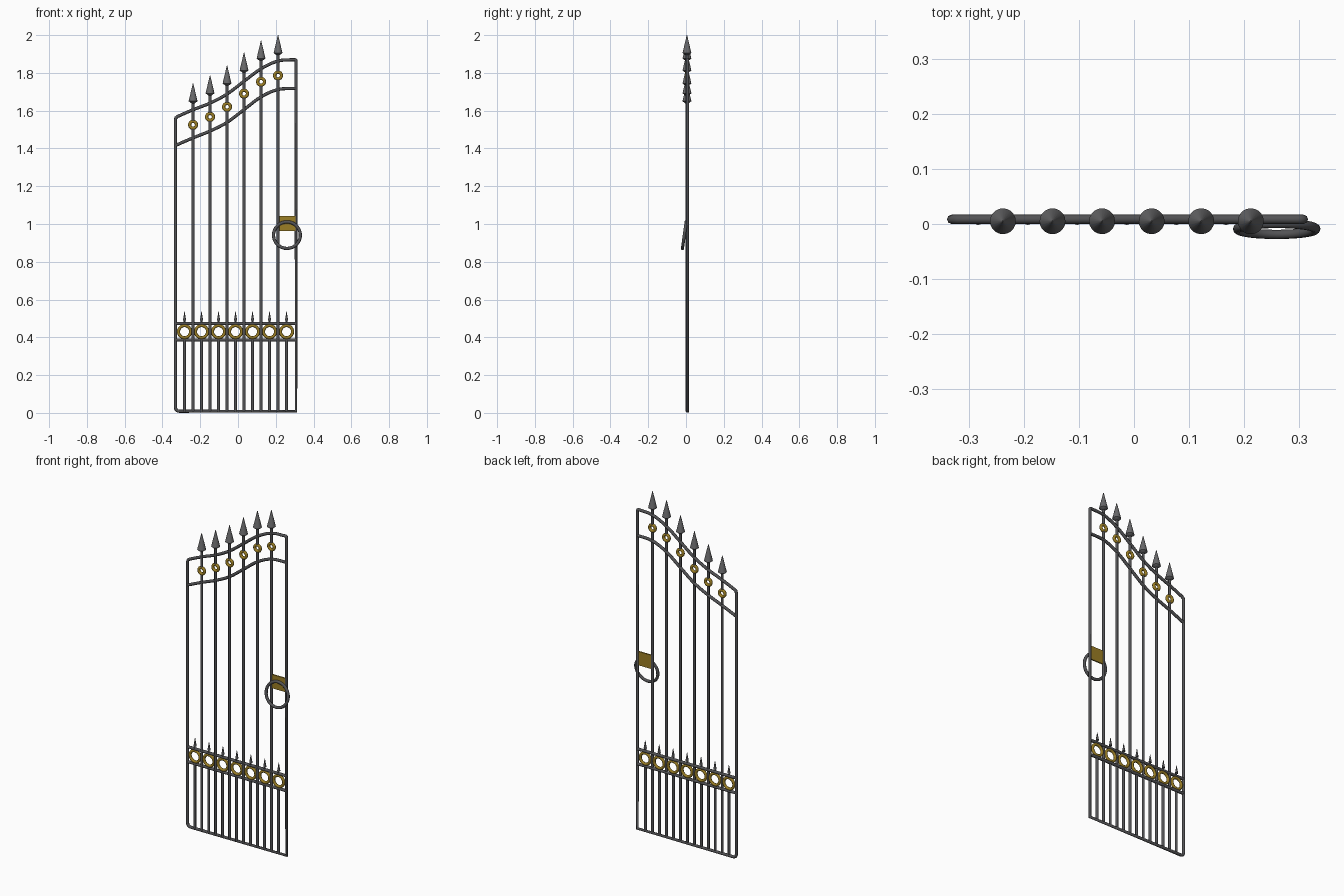
import bpy, math
from mathutils import Vector

if "Cube" in bpy.data.objects:
    bpy.data.objects.remove(bpy.data.objects["Cube"])


def material(name, rgb):
    m = bpy.data.materials.new(name)
    m.diffuse_color = (*rgb, 1)
    m.use_nodes = True
    m.node_tree.nodes["Principled BSDF"].inputs["Base Color"].default_value = m.diffuse_color
    return m


gold = material("gold", (0.33, 0.21, 0.018))
iron = material("dark_iron", (0.085, 0.085, 0.09))
steel = material("spear_steel", (0.14, 0.14, 0.145))
BAR_Y, FRAME_Y, R = 0.006, 0.0085, 0.0085


def finish(name, mat):
    o = bpy.context.object
    o.name = name
    o.data.materials.append(mat)
    bpy.ops.object.shade_smooth_by_angle(angle=math.radians(40))


def rod(name, x, z0, z1, r=0.0078):
    bpy.ops.mesh.primitive_cylinder_add(vertices=12, radius=r, depth=z1 - z0,
                                        location=(x, BAR_Y, (z0 + z1) / 2))
    finish(name, iron)


def cone(name, x, z0, z1, r0, r1, y=0.005, mat=steel):
    bpy.ops.mesh.primitive_cone_add(vertices=20, radius1=r0, radius2=r1, depth=z1 - z0,
                                    location=(x, y, (z0 + z1) / 2))
    finish(name, mat)


def ring(name, x, y, z, major, minor, mat, tilt=0.0):
    bpy.ops.mesh.primitive_torus_add(major_radius=major, minor_radius=minor,
                                     major_segments=36, minor_segments=10,
                                     location=(x, y, z),
                                     rotation=(math.pi / 2 + tilt, 0, 0))
    finish(name, mat)


def tube(name, pts, cyclic=False, r=R):
    c = bpy.data.curves.new(name, 'CURVE')
    c.dimensions = '3D'
    c.bevel_depth = r
    c.bevel_resolution = 2
    c.use_fill_caps = True
    s = c.splines.new('POLY')
    s.points.add(len(pts) - 1)
    for p, (x, z) in zip(s.points, pts):
        p.co = (x, FRAME_Y, z, 1)
    s.use_cyclic_u = cyclic
    s.use_smooth = True
    c.materials.append(iron)
    o = bpy.data.objects.new(name, c)
    bpy.context.collection.objects.link(o)


def sample(pts, n=5):
    """Catmull-Rom smoothing of a short list of points."""
    v = [Vector(p) for p in pts]
    v = [2 * v[0] - v[1]] + v + [2 * v[-1] - v[-2]]
    out = []
    for i in range(1, len(v) - 2):
        a, b, c, d = v[i - 1:i + 3]
        for k in range(n):
            t = k / n
            out.append(0.5 * (2 * b + (c - a) * t + (2 * a - 5 * b + 4 * c - d) * t * t
                              + (3 * b - a - 3 * c + d) * t ** 3))
    return [tuple(p) for p in out] + [tuple(v[-2])]


def arc(cx, cz, r, a0, a1, n=5):
    return [(cx + r * math.cos(math.radians(a0 + (a1 - a0) * i / n)),
             cz + r * math.sin(math.radians(a0 + (a1 - a0) * i / n))) for i in range(n + 1)]


# Outer frame with the swept top
XL, XR = -0.331, 0.3075
swept = [(-0.318, 1.570), (-0.238, 1.605), (-0.148, 1.640), (-0.058, 1.688), (0.031, 1.755),
         (0.122, 1.822), (0.212, 1.863), (0.297, 1.870)]
frame = ([(XL, 1.553), (-0.328, 1.563)] + sample(swept) + arc(XR - 0.008, 1.862, 0.008, 80, 0, 3)
         + [(XR, 0.009)] + arc(XL + 0.02, 0.029, 0.02, 270, 180))
tube("gate_frame", frame, True)

# Second swept rail, 0.15 below the top
lower = [(XL, 1.416), (-0.238, 1.456), (-0.148, 1.492), (-0.058, 1.538), (0.031, 1.605),
         (0.122, 1.673), (0.212, 1.712), (XR, 1.718)]
tube("swept_rail", sample(lower))

# Straight rails of the ring band
for z in (0.386, 0.473):
    tube("band_rail", [(XL, z), (XR, z)])

# Tall bars, each with a gold ring and a spearhead
ring_z = [1.525, 1.567, 1.620, 1.690, 1.753, 1.786]
tip_z = [1.745, 1.787, 1.839, 1.908, 1.971, 2.0]
for i in range(6):
    x = -0.238 + 0.09 * i
    rod("tall_bar", x, 0.008, ring_z[i] - 0.016)
    rod("spear_shaft", x, ring_z[i] + 0.016, tip_z[i] - 0.09)
    ring("bar_ring", x, BAR_Y, ring_z[i], 0.018, 0.0085, gold)
    cone("spear_collar", x, tip_z[i] - 0.106, tip_z[i] - 0.095, 0.009, 0.0235)
    cone("spearhead", x, tip_z[i] - 0.095, tip_z[i], 0.0235, 0.001)

# Short bars, band rings and small spikes
for i in range(7):
    x = -0.283 + 0.09 * i
    rod("short_bar", x, 0.008, 0.385)
    ring("band_ring", x, FRAME_Y, 0.430, 0.032, 0.0082, gold)
    rod("spike_stem", x, 0.474, 0.496, r=0.005)
    cone("spike", x, 0.490, 0.536, 0.0085, 0.001, FRAME_Y, iron)

# Latch plate and hanging ring handle
bpy.ops.mesh.primitive_cube_add(size=1, location=(0.26, 0.006, 1.003))
bpy.context.object.scale = (0.095, 0.008, 0.08)
finish("latch_plate", gold)
ring("ring_handle", 0.259, -0.009, 0.941, 0.071, 0.0085, iron, tilt=-0.14)
